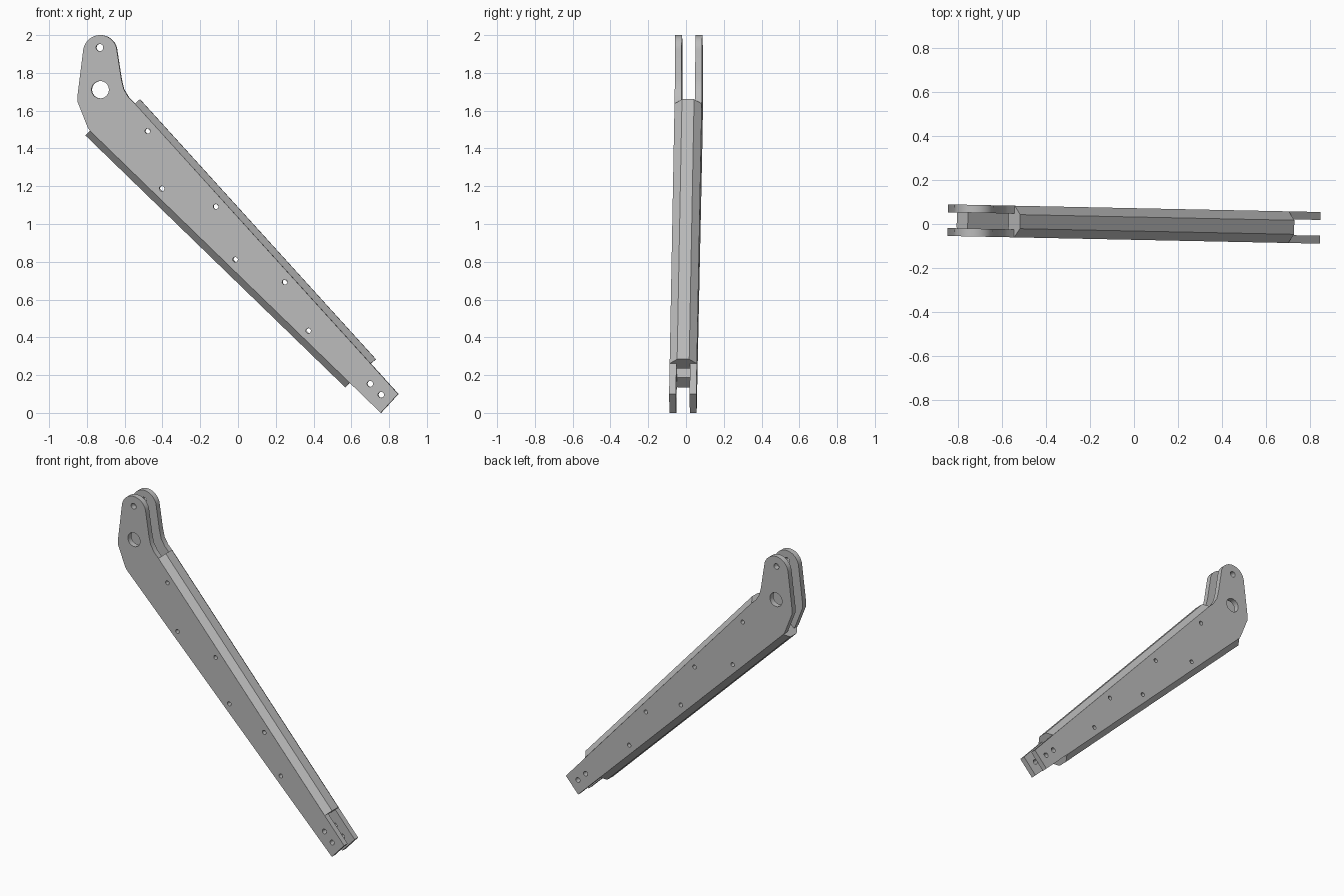
import bpy, bmesh, math
from mathutils import Vector, Matrix

cube = bpy.data.objects.get("Cube")
if cube:
    bpy.data.objects.remove(cube, do_unlink=True)

grey = bpy.data.materials.new("steel grey")
grey.use_nodes = True
COLOUR = (0.5, 0.5, 0.5, 1)
grey.diffuse_color = COLOUR
grey.node_tree.nodes["Principled BSDF"].inputs["Base Color"].default_value = COLOUR

YAW = Matrix.Rotation(math.radians(-1.18), 4, "Z")   # slight turn of the whole arm
OUTER, INNER = 0.072, 0.036                          # plate faces from the mid plane


def circle(cx, cz, r, start=0, sweep=360, n=24):
    return [(cx + r * math.cos(math.radians(start + sweep * i / n)),
             cz + r * math.sin(math.radians(start + sweep * i / n))) for i in range(n)]


def finish(name, bm):
    mesh = bpy.data.meshes.new(name)
    bmesh.ops.recalc_face_normals(bm, faces=bm.faces)
    bm.to_mesh(mesh)
    bm.free()
    mesh.materials.append(grey)
    obj = bpy.data.objects.new(name, mesh)
    bpy.context.collection.objects.link(obj)
    bpy.ops.object.select_all(action="DESELECT")
    obj.select_set(True)
    bpy.context.view_layer.objects.active = obj
    bpy.ops.object.shade_smooth_by_angle(angle=math.radians(25))
    obj.matrix_world = YAW


# Edge lines of the tapered plate
top_start, top_end = Vector((-0.545, 1.637)), Vector((0.704, 0.261))
low_start, low_end = Vector((-0.783, 1.494)), Vector((0.593, 0.16))

# Plate outline: rounded lug, neck, straight taper, square foot
outline = circle(-0.729, 1.91, 0.09, 172, -164, 20)
outline += [(-0.64, 1.92), (-0.616, 1.765), (-0.603, 1.712), (-0.577, 1.669),
            tuple(top_start), (0.849, 0.1), (0.757, 0.0), tuple(low_start),
            (-0.794, 1.51), (-0.836, 1.616), (-0.847, 1.643), (-0.849, 1.675)]

# Pivot, lug, bolt and foot holes
holes = [(-0.728, 1.711, 0.046), (-0.731, 1.934, 0.019),
         (0.701, 0.154, 0.016), (0.759, 0.096, 0.016)]
for x, z in [(-0.477, 1.492), (-0.402, 1.187), (-0.116, 1.092),
             (-0.013, 0.811), (0.249, 0.692), (0.374, 0.435)]:
    holes.append((x, z, 0.0135))


def plate(name, y):
    curve = bpy.data.curves.new(name, "CURVE")
    curve.dimensions = "2D"
    curve.fill_mode = "BOTH"
    curve.extrude = (OUTER - INNER) / 2
    for loop in [outline] + [circle(*h) for h in holes]:
        spline = curve.splines.new("POLY")
        spline.points.add(len(loop) - 1)
        for point, (x, z) in zip(spline.points, loop):
            point.co = (x, z, 0, 1)
        spline.use_cyclic_u = True
    temp = bpy.data.objects.new(name + "_outline", curve)
    bm = bmesh.new()
    mesh = temp.to_mesh()
    bm.from_mesh(mesh)
    temp.to_mesh_clear()
    bpy.data.objects.remove(temp)
    bpy.data.curves.remove(curve)
    bmesh.ops.remove_doubles(bm, verts=bm.verts, dist=0.0001)
    bm.transform(Matrix.Translation((0, y, 0)) @ Matrix.Rotation(math.pi / 2, 4, "X"))
    finish(name, bm)


def edge_bar(name, start, end, side):
    # Chamfered bar seated between the plates and capping their edges
    along = (end - start).normalized()
    out = Vector((-along.y, along.x)) * side
    half = [(0.032, 0.035), (OUTER, 0), (INNER, 0), (INNER, -0.037)]
    section = half + [(-y, h) for y, h in reversed(half)]
    bm = bmesh.new()
    rings = [[bm.verts.new((p.x + out.x * h, y, p.y + out.y * h)) for y, h in section]
             for p in (start, end)]
    n = len(section)
    for i in range(n):
        j = (i + 1) % n
        bm.faces.new((rings[0][i], rings[0][j], rings[1][j], rings[1][i]))
    for ring in rings:
        bm.faces.new(ring)
    finish(name, bm)


plate("front_plate", -(OUTER + INNER) / 2)
plate("back_plate", (OUTER + INNER) / 2)
edge_bar("upper_edge_bar", top_start, top_end, 1)
edge_bar("lower_edge_bar", low_start, low_end, -1)
